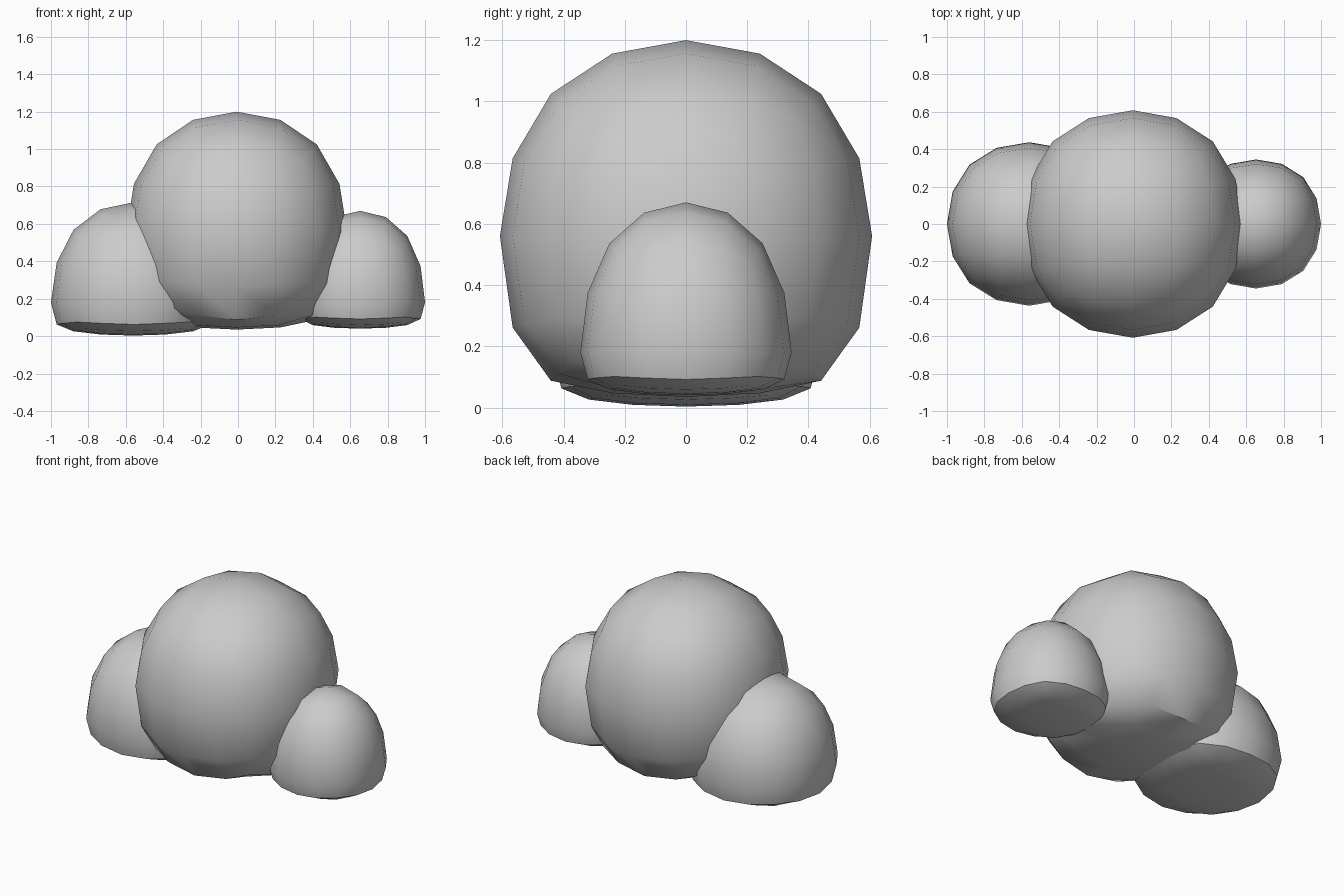
import bpy
import math

if "Cube" in bpy.data.objects:
    bpy.data.objects.remove(bpy.data.objects["Cube"])


def remap(u, steps):
    """Piecewise-linear map of unit height u to a world height."""
    for (u0, z0), (u1, z1) in zip(steps, steps[1:]):
        if u <= u1:
            return z0 + (z1 - z0) * (u - u0) / (u1 - u0)
    return steps[-1][1]


def lobe(name, x, rx, ry, steps):
    """Rounded quad ball whose underside is pressed almost flat."""
    bpy.ops.mesh.primitive_cube_add(size=2)
    ob = bpy.context.object
    ob.name = name
    sub = ob.modifiers.new("round", 'SUBSURF')
    sub.levels = sub.render_levels = 2
    bpy.ops.object.modifier_apply(modifier=sub.name)
    size = max(v.co.z for v in ob.data.vertices)
    for v in ob.data.vertices:
        p = v.co / size
        v.co = (x + p.x * rx, p.y * ry, remap(p.z, steps))
    ob.data.update()
    bpy.ops.object.shade_smooth_by_angle(angle=math.radians(40))
    return ob


# Large middle mound
lobe("middle_mound", -0.007, 0.59, 0.608,
     [(-1, 0.035), (-0.94, 0.045), (-0.735, 0.083), (-0.405, 0.255), (0, 0.56), (1, 1.2)])
# Medium mound on the left
lobe("left_mound", -0.56, 0.44, 0.437,
     [(-1, 0.003), (-0.735, 0.025), (-0.405, 0.06), (0, 0.18), (1, 0.715)])
# Small mound on the right
lobe("right_mound", 0.653, 0.347, 0.345,
     [(-1, 0.04), (-0.735, 0.058), (-0.405, 0.09), (0, 0.18), (1, 0.67)])
